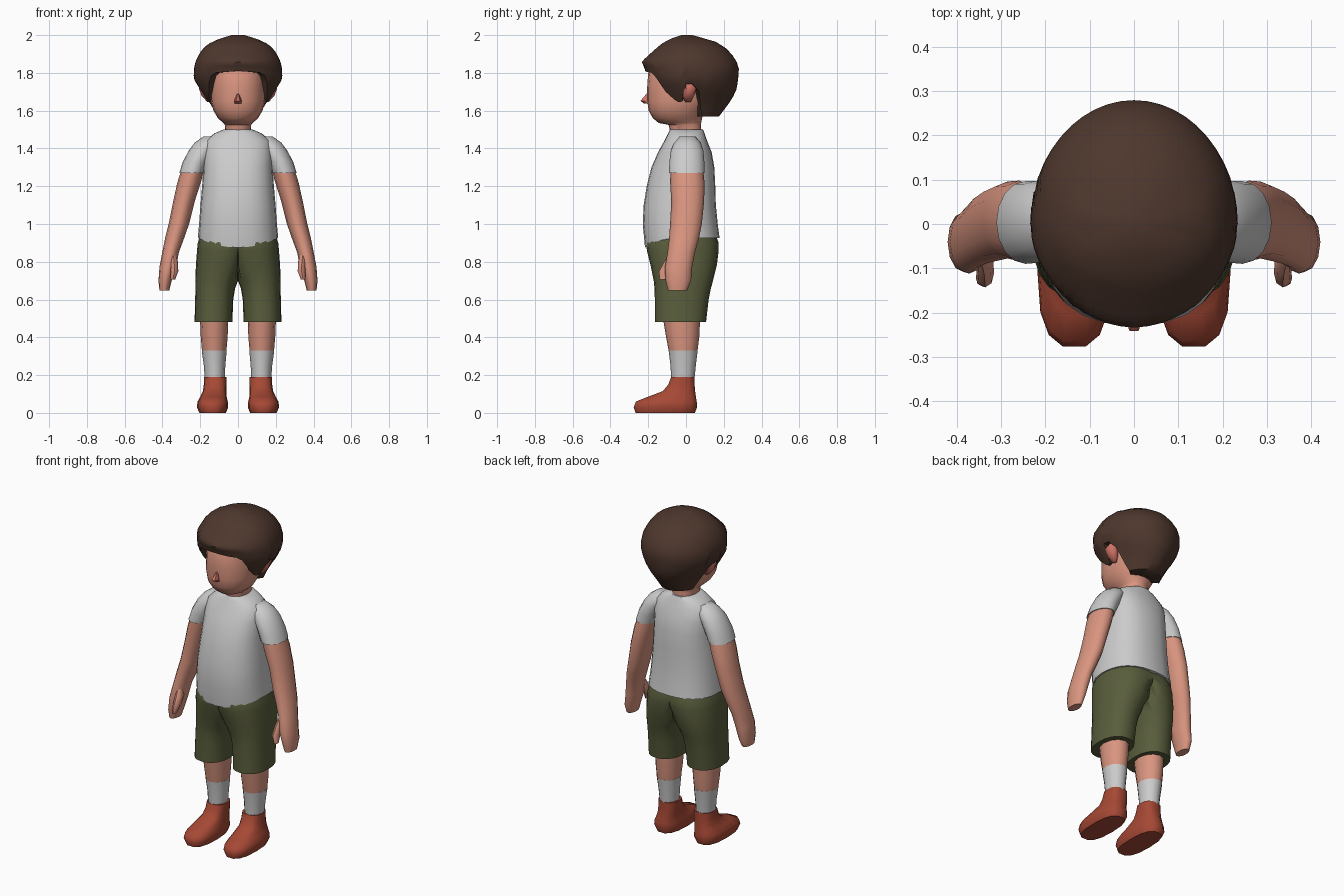
import bpy, bmesh
from math import sin, cos, pi, radians


def material(name, rgb):
    m = bpy.data.materials.new(name)
    m.diffuse_color = (*rgb, 1)
    return m


SKIN = material("skin", (0.70, 0.30, 0.215))
BLUSH = material("blush", (0.62, 0.17, 0.13))
HAIR = material("hair_brown", (0.075, 0.038, 0.026))
GREEN = material("olive", (0.10, 0.11, 0.045))
RED = material("shoe_red", (0.38, 0.065, 0.035))


def build(name, rows, mat, mirror=False, hem=None):
    """Skin a list of closed point rows, with caps at both ends."""
    bm = bmesh.new()
    vs = [[bm.verts.new(p) for p in row] for row in rows]
    n = len(rows[0])
    for a, b in zip(vs, vs[1:]):
        for i in range(n):
            j = (i + 1) % n
            bm.faces.new((a[i], a[j], b[j], b[i]))
    bm.faces.new(vs[0][::-1])
    bm.faces.new(vs[-1])
    if hem:
        for v in vs[0]:
            v.co.z = hem(v.co)
    if mirror:  # open the seam where both halves meet
        seam = [f for f in bm.faces if all(abs(v.co.x) < 1e-5 for v in f.verts)]
        bmesh.ops.delete(bm, geom=seam, context='FACES')
    bmesh.ops.remove_doubles(bm, verts=bm.verts, dist=1e-5)
    bmesh.ops.recalc_face_normals(bm, faces=bm.faces)
    me = bpy.data.meshes.new(name)
    bm.to_mesh(me)
    bm.free()
    ob = bpy.data.objects.new(name, me)
    bpy.context.collection.objects.link(ob)
    if mat:
        me.materials.append(mat)
    if mirror:
        ob.modifiers.new("Mirror", 'MIRROR')
    bpy.ops.object.select_all(action='DESELECT')
    ob.select_set(True)
    bpy.context.view_layer.objects.active = ob
    bpy.ops.object.shade_smooth_by_angle(angle=radians(55))
    return ob


def ring(z, cx, rx, yf, yb, n, p, clamp):
    """Horizontal superellipse from front yf to back yb."""
    pts = []
    for i in range(n):
        a = 2 * pi * i / n
        c, s = cos(a), sin(a)
        x = cx + rx * abs(c) ** (2 / p) * (1 if c > 0 else -1)
        y = (yf + yb) / 2 + (yb - yf) / 2 * abs(s) ** (2 / p) * (1 if s > 0 else -1)
        pts.append((max(x, 0) if clamp else x, y, z))
    return pts


def loft(name, rings, mat=None, n=16, p=2.0, mirror=False, hem=None):
    rows = [ring(*r, n, p, mirror) for r in rings]
    return build(name, rows, mat, mirror, hem)


def lerp(table, t):
    """Piecewise linear lookup; table is sorted by its first column."""
    for a, b in zip(table, table[1:]):
        if t <= b[0]:
            k = max(0, (t - a[0]) / (b[0] - a[0]))
            return [u + (v - u) * k for u, v in zip(a[1:], b[1:])]
    return list(table[-1][1:])


# Shirt body with a hem that dips at the front
loft("shirt", [
    (0.90, 0, 0.213, -0.217, 0.178), (1.00, 0, 0.206, -0.229, 0.168),
    (1.10, 0, 0.199, -0.224, 0.158), (1.20, 0, 0.190, -0.208, 0.155),
    (1.30, 0, 0.183, -0.183, 0.150), (1.38, 0, 0.183, -0.148, 0.136),
    (1.44, 0, 0.175, -0.115, 0.112), (1.48, 0, 0.125, -0.095, 0.098),
    (1.50, 0, 0.078, -0.085, 0.090)], n=24, p=2.4,
    hem=lambda c: 0.875 + 0.05 * (c.x / 0.21) ** 2 if c.y < 0 else 0.925)

# Sleeves
loft("sleeve", [
    (1.27, 0.245, 0.066, -0.090, 0.097), (1.33, 0.222, 0.070, -0.088, 0.097),
    (1.39, 0.190, 0.070, -0.080, 0.092), (1.43, 0.160, 0.070, -0.062, 0.078),
    (1.462, 0.135, 0.050, -0.035, 0.050)], mirror=True)

# Arms and hands
loft("arm", [
    (0.648, 0.390, 0.026, -0.095, 0.005), (0.70, 0.386, 0.035, -0.108, 0.027),
    (0.77, 0.372, 0.044, -0.112, 0.032), (0.85, 0.357, 0.044, -0.098, 0.048),
    (0.92, 0.337, 0.050, -0.090, 0.068), (1.00, 0.313, 0.054, -0.084, 0.084),
    (1.12, 0.286, 0.057, -0.078, 0.096), (1.22, 0.259, 0.062, -0.084, 0.098),
    (1.30, 0.235, 0.060, -0.082, 0.090)], SKIN, n=12, mirror=True)
loft("thumb", [
    (0.705, 0.345, 0.012, -0.140, -0.105), (0.75, 0.336, 0.020, -0.143, -0.080),
    (0.80, 0.338, 0.020, -0.115, -0.050), (0.85, 0.345, 0.012, -0.085, -0.040)],
    SKIN, n=8, mirror=True)

# Shorts: one leg that widens into half the hips, then mirrored
loft("shorts", [
    (0.48, 0.130, 0.100, -0.165, 0.106), (0.60, 0.126, 0.101, -0.165, 0.120),
    (0.66, 0.120, 0.105, -0.167, 0.132), (0.70, 0.112, 0.114, -0.171, 0.143),
    (0.78, 0.088, 0.135, -0.187, 0.163), (0.86, 0.060, 0.157, -0.207, 0.173),
    (0.90, 0.040, 0.173, -0.212, 0.173), (0.95, 0.020, 0.178, -0.200, 0.155)],
    GREEN, n=20, p=2.3, mirror=True)

# Lower legs, socks, shoes
loft("leg", [
    (0.32, 0.126, 0.064, -0.090, 0.060), (0.40, 0.126, 0.071, -0.105, 0.070),
    (0.52, 0.126, 0.076, -0.125, 0.076)], SKIN, n=12, mirror=True)
loft("sock", [
    (0.17, 0.123, 0.052, -0.078, 0.044), (0.25, 0.124, 0.057, -0.082, 0.052),
    (0.33, 0.126, 0.066, -0.092, 0.062)], n=12, mirror=True)
loft("shoe", [
    (0.00, 0.134, 0.070, -0.270, 0.050), (0.03, 0.135, 0.083, -0.280, 0.062),
    (0.06, 0.134, 0.080, -0.268, 0.060), (0.085, 0.130, 0.070, -0.205, 0.055),
    (0.115, 0.124, 0.062, -0.125, 0.050), (0.15, 0.121, 0.060, -0.095, 0.047),
    (0.19, 0.120, 0.059, -0.080, 0.046)], RED, n=14, p=2.6, mirror=True)

# Neck and head
loft("head", [
    (1.47, 0, 0.068, -0.080, 0.085), (1.525, 0, 0.070, -0.092, 0.078),
    (1.535, 0, 0.078, -0.145, 0.080), (1.56, 0, 0.106, -0.175, 0.085),
    (1.60, 0, 0.130, -0.198, 0.100), (1.65, 0, 0.144, -0.205, 0.140),
    (1.72, 0, 0.147, -0.206, 0.170), (1.80, 0, 0.146, -0.200, 0.180),
    (1.87, 0, 0.135, -0.165, 0.160), (1.93, 0, 0.080, -0.080, 0.080)],
    SKIN, n=20, p=2.2)
loft("nose", [
    (1.638, 0, 0.018, -0.225, -0.19), (1.652, 0, 0.020, -0.245, -0.19),
    (1.69, 0, 0.005, -0.210, -0.19)], BLUSH, n=6)
loft("ear", [
    (1.645, 0.150, 0.012, -0.005, 0.025), (1.68, 0.165, 0.028, -0.022, 0.045),
    (1.72, 0.175, 0.033, -0.026, 0.058), (1.745, 0.172, 0.020, 0.005, 0.052)],
    BLUSH, n=10, mirror=True)

# Hair: outline by height (z, side, front, back) and hairline by angle
OUTLINE = [(1.57, 0.125, 0.120, 0.175), (1.64, 0.152, 0.150, 0.228),
           (1.70, 0.195, 0.175, 0.265), (1.77, 0.235, 0.205, 0.277),
           (1.82, 0.233, 0.218, 0.280), (1.86, 0.226, 0.235, 0.268),
           (1.91, 0.200, 0.180, 0.235), (1.95, 0.165, 0.135, 0.190),
           (1.98, 0.100, 0.085, 0.125), (2.00, 0.035, 0.025, 0.035)]
HAIRLINE = [(0, 1.81), (35, 1.80), (52, 1.70), (72, 1.645), (82, 1.645),
            (90, 1.74), (102, 1.74), (112, 1.61), (120, 1.57), (180, 1.57)]


def hair_row(t, scale=1.0):
    row = []
    for i in range(48):
        d = i * 7.5
        low = lerp(HAIRLINE, min(d, 360 - d))[0]
        z = 2.0 - (2.0 - low) * t
        side, front, back = lerp(OUTLINE, z)
        a = radians(d)
        depth = front if cos(a) > 0 else back
        row.append((side * sin(a) * scale, -depth * cos(a) * scale, z))
    return row


build("hair", [hair_row(1, 0.5)] + [hair_row(1 - k / 12) for k in range(13)], HAIR)
